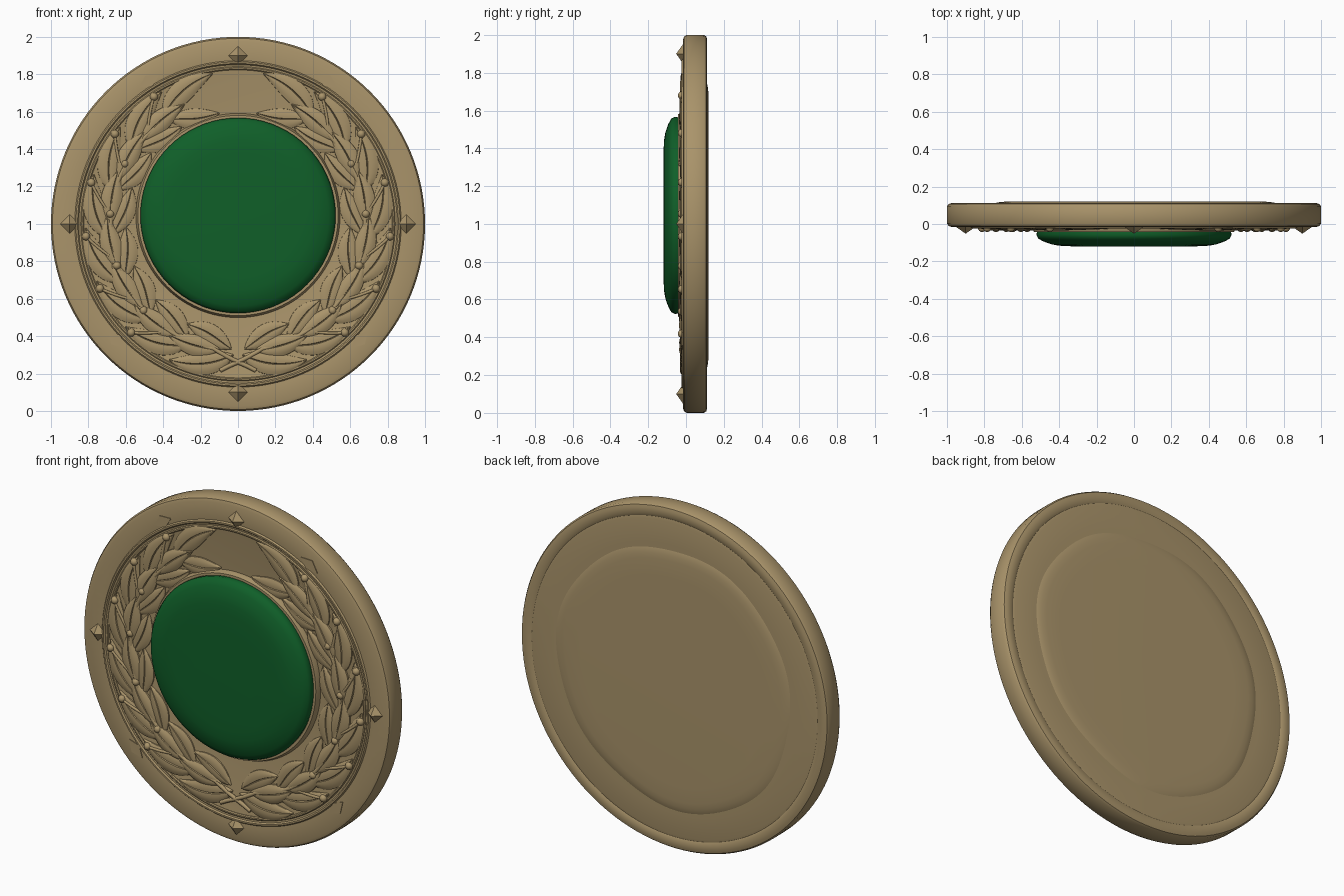
import bpy, bmesh, math
from mathutils import Vector

cube = bpy.data.objects.get("Cube")
if cube:
    bpy.data.objects.remove(cube, do_unlink=True)


def make_material(name, rgb):
    m = bpy.data.materials.new(name)
    m.use_nodes = True
    m.diffuse_color = (*rgb, 1)
    m.node_tree.nodes["Principled BSDF"].inputs["Base Color"].default_value = (*rgb, 1)
    return m


GOLD = make_material("antique gold", (0.40, 0.295, 0.145))
GREEN = make_material("deep green", (0.005, 0.115, 0.022))
FIELD = -0.012      # y of the flat front face


def finish(bm, name, mat, angle=35, mirror=False):
    bmesh.ops.recalc_face_normals(bm, faces=bm.faces)
    me = bpy.data.meshes.new(name)
    bm.to_mesh(me)
    bm.free()
    me.materials.append(mat)
    ob = bpy.data.objects.new(name, me)
    bpy.context.collection.objects.link(ob)
    if mirror:
        ob.modifiers.new("Mirror", 'MIRROR').use_mirror_merge = False
    bpy.ops.object.select_all(action='DESELECT')
    ob.select_set(True)
    bpy.context.view_layer.objects.active = ob
    bpy.ops.object.shade_smooth_by_angle(angle=math.radians(angle))
    return ob


def polar(r, deg, y=0.0):
    """Point on the face; 0 degrees is +x, 90 is up."""
    a = math.radians(deg)
    return Vector((r * math.cos(a), y, 1 + r * math.sin(a)))


def revolve(name, profile, mat, seg=128, cz=1.0, wobble=0.0, angle=35, closed=False):
    """Turn an (r, y) profile about the y axis."""
    bm = bmesh.new()
    rings = []
    for r, y in profile:
        ring = []
        for i in range(seg):
            a = 2 * math.pi * i / seg
            k = r * (1 + wobble * (math.sin(3 * a + 1) + 0.6 * math.sin(7 * a)))
            ring.append(bm.verts.new((k * math.cos(a), y, cz + k * math.sin(a))))
        rings.append(ring)
    pairs = list(zip(rings, rings[1:]))
    if closed:
        pairs.append((rings[-1], rings[0]))
    for a, b in pairs:
        for i in range(seg):
            j = (i + 1) % seg
            bm.faces.new((a[i], a[j], b[j], b[i]))
    if not closed:
        bm.faces.new(rings[0])
        bm.faces.new(rings[-1])
    return finish(bm, name, mat, angle)


# Disc with rounded rim, and a shallow groove near the back edge
revolve("medal_disc", [
    (0.835, FIELD), (0.85, -0.016), (0.975, -0.016), (0.992, -0.010), (1.0, 0.004),
    (1.0, 0.095), (0.992, 0.107), (0.975, 0.112), (0.945, 0.112), (0.93, 0.105),
    (0.915, 0.108), (0.78, 0.109)], GOLD)

# Uneven raised panel on the back
revolve("back_panel", [(0.77, 0.105), (0.755, 0.111), (0.73, 0.116), (0.70, 0.119),
                       (0.60, 0.120)], GOLD, wobble=0.012)


def ring(name, r, half, top, cz=1.0):
    revolve(name, [(r - half, 0), (r - half, FIELD - 0.004), (r - half * 0.4, top),
                   (r + half * 0.4, top), (r + half, FIELD - 0.004), (r + half, 0)],
            GOLD, cz=cz, closed=True)


# Border ridges and gem bezel
ring("outer_border_ridge", 0.862, 0.011, -0.024)
ring("inner_border_ridge", 0.832, 0.009, -0.021)
ring("gem_bezel", 0.528, 0.018, -0.042, cz=1.045)

# Domed gem with a broad flat face
revolve("gem", [(0.515, -0.005), (0.518, -0.04), (0.522, -0.058), (0.512, -0.078),
                (0.485, -0.093), (0.44, -0.109), (0.40, -0.116), (0.34, -0.119),
                (0.2, -0.12)], GREEN, seg=72, cz=1.045, angle=60)


def add_leaf(bm, r0, r1, a0, a1, width, height, bow):
    """Domed leaf with a creased midrib, swept along a polar arc."""
    us = (-1, -0.97, -0.72, -0.35, -0.06, 0, 0.06, 0.35, 0.72, 0.97, 1)
    hs = (-0.3, 0.4, 0.75, 1, 0.9, 0.55, 0.9, 1, 0.75, 0.4, -0.3)
    n = 14

    def path(t):
        return polar(r0 + (r1 - r0) * t + bow * math.sin(math.pi * t), a0 + (a1 - a0) * t)

    rows = []
    for i in range(n + 1):
        t = i / n
        d = (path(t + 0.01) - path(t - 0.01)).normalized()
        side = Vector((-d.z, 0, d.x))
        w = width * max(math.sin(math.pi * t ** 0.85), 0.02) ** 0.85
        lift = height * (0.55 + 0.45 * math.sin(math.pi * t))
        rows.append([bm.verts.new(path(t) + side * w * u + Vector((0, FIELD - lift * h, 0)))
                     for u, h in zip(us, hs)])
    for a, b in zip(rows, rows[1:]):
        for j in range(len(us) - 1):
            bm.faces.new((a[j], a[j + 1], b[j + 1], b[j]))
    for row in (rows[0], rows[-1]):
        bm.faces.new(row)


# Laurel branch: leaves in threes along the arc, mirrored to the other side
STEP = 20.5
nodes = [-88 + STEP * k for k in range(8)]
leaves = bmesh.new()
for a in nodes:
    add_leaf(leaves, 0.70, 0.815, a, a + 25, 0.062, 0.019, 0.015)
    add_leaf(leaves, 0.67, 0.60, a + 1, a + 25, 0.056, 0.017, -0.03)
    if a < 50:
        add_leaf(leaves, 0.68, 0.70, a + 6, a + 31, 0.058, 0.024, 0.0)
finish(leaves, "laurel_leaves", GOLD, 40, mirror=True)


def add_tube(bm, points, rad, sides=8):
    rows = []
    for i, p in enumerate(points):
        d = (points[min(i + 1, len(points) - 1)] - points[max(i - 1, 0)]).normalized()
        s = Vector((-d.z, 0, d.x))
        rows.append([bm.verts.new(p + rad * (s * math.cos(2 * math.pi * k / sides)
                     + Vector((0, math.sin(2 * math.pi * k / sides), 0))))
                     for k in range(sides)])
    for a, b in zip(rows, rows[1:]):
        for k in range(sides):
            m = (k + 1) % sides
            bm.faces.new((a[k], a[m], b[m], b[k]))
    bm.faces.new(rows[0])
    bm.faces.new(rows[-1])


# Main stems crossing at the bottom, and stalks for the berries
stems = bmesh.new()
add_tube(stems, [polar(0.79 - 0.11 * min(i / 6, 1) ** 0.8, -97 + 3 * i, FIELD - 0.008)
                 for i in range(53)], 0.012)
outer = [(0.815, -45.5 + 20.4 * k) for k in range(6)]
inner = [(0.685, -42.5 + 23.5 * k) for k in range(4)]
for r, a in outer:
    add_tube(stems, [polar(0.71 + (r - 0.71) * t / 4, a - 9 + 9 * t / 4, FIELD - 0.014)
                     for t in range(5)], 0.008)
finish(stems, "laurel_stems", GOLD, 60, mirror=True)

# Berries
berries = bmesh.new()
for r, a in outer + inner:
    res = bmesh.ops.create_uvsphere(berries, u_segments=16, v_segments=10, radius=0.022)
    bmesh.ops.translate(berries, verts=res["verts"], vec=polar(r, a, FIELD - 0.009))
finish(berries, "laurel_berries", GOLD, 60, mirror=True)


def add_pyramid(bm, centre, size, base_y, tip_y):
    c = Vector((centre.x, 0, centre.z))
    base = [bm.verts.new(c + Vector((size * x, base_y, size * z)))
            for x, z in ((1, 0), (0, 1), (-1, 0), (0, -1))]
    tip = bm.verts.new(c + Vector((0, tip_y, 0)))
    bm.faces.new(base)
    for i in range(4):
        bm.faces.new((base[i], base[(i + 1) % 4], tip))


# Four pointed studs on the rim
studs = bmesh.new()
for a in range(0, 360, 90):
    add_pyramid(studs, polar(0.9, a), 0.062, -0.008, -0.052)
finish(studs, "rim_studs", GOLD, 10)

# Faint lozenges between the studs
lozenges = bmesh.new()
for a in (-43.5, 58):
    pts = [polar(0.9 + dr, a + da) for dr, da in ((0.035, 0), (0, 4), (-0.035, 0), (0, -4))]
    low, high = ([lozenges.verts.new(p + Vector((0, y, 0))) for p in pts]
                 for y in (-0.008, -0.020))
    lozenges.faces.new(low)
    lozenges.faces.new(high)
    for i in range(4):
        lozenges.faces.new((low[i], low[(i + 1) % 4], high[(i + 1) % 4], high[i]))
finish(lozenges, "rim_lozenges", GOLD, 10, mirror=True)
